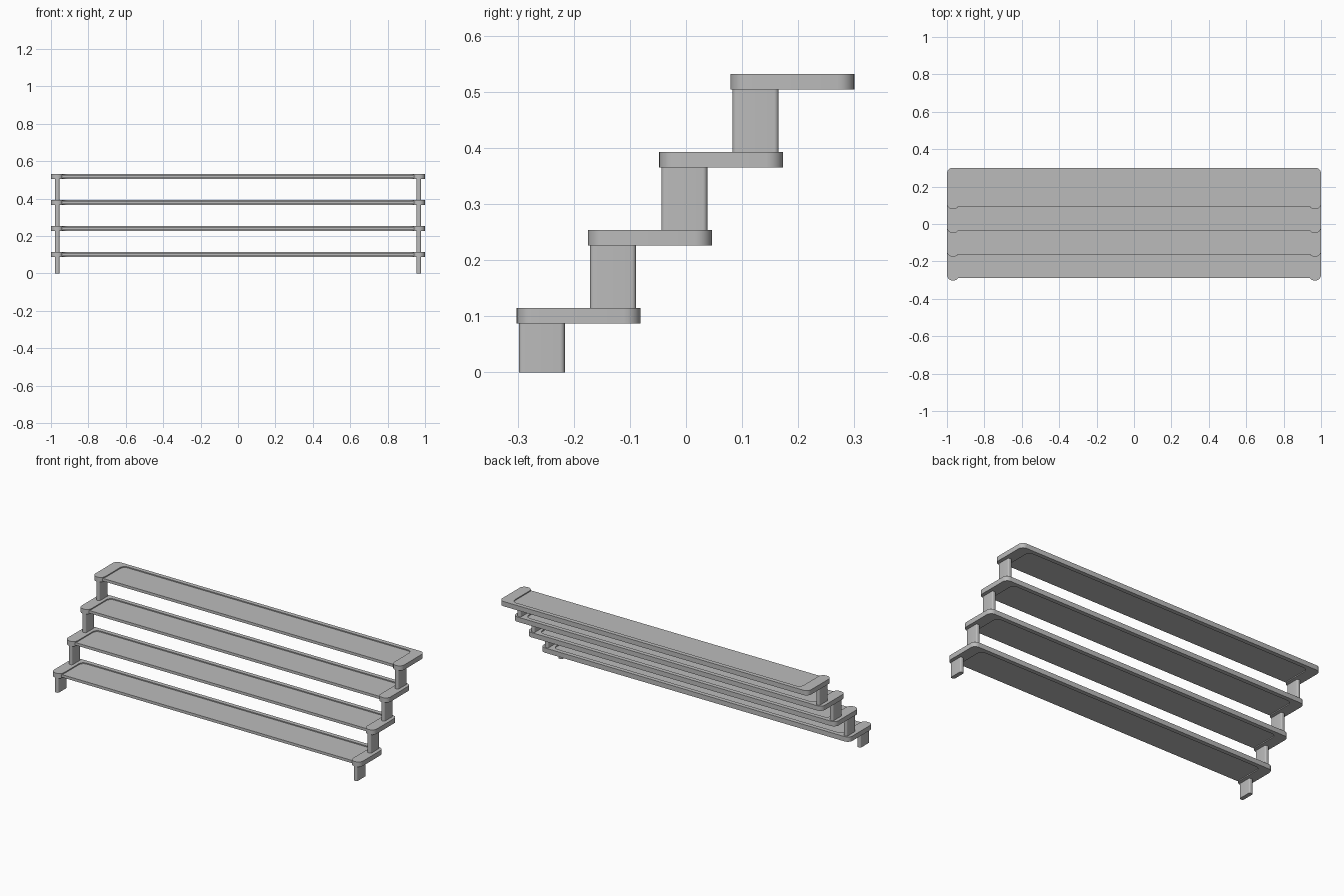
import bpy
import bmesh
import math
from mathutils import Vector

cube = bpy.data.objects.get("Cube")
if cube:
    bpy.data.objects.remove(cube, do_unlink=True)

grey = bpy.data.materials.new("plain_grey")
grey.use_nodes = True
COLOUR = (0.5, 0.5, 0.5, 1)
grey.diffuse_color = COLOUR
grey.node_tree.nodes["Principled BSDF"].inputs["Base Color"].default_value = COLOUR

SEGMENTS = 6


def rounded(corners):
    """Turn (x, y, radius) corners into an outline with rounded corners."""
    outline = []
    for i, (x, y, radius) in enumerate(corners):
        here = Vector((x, y))
        if radius == 0:
            outline.append(here)
            continue
        before = (Vector(corners[i - 1][:2]) - here).normalized()
        after = (Vector(corners[(i + 1) % len(corners)][:2]) - here).normalized()
        half = before.angle(after) / 2
        reach = radius / math.tan(half)
        centre = here + (before + after).normalized() * radius / math.sin(half)
        start = here + before * reach - centre
        sweep = start.angle_signed(here + after * reach - centre)
        for k in range(SEGMENTS + 1):
            a = -sweep * k / SEGMENTS
            outline.append(centre + Vector((
                start.x * math.cos(a) - start.y * math.sin(a),
                start.x * math.sin(a) + start.y * math.cos(a))))
    return outline


def slab(name, corners, bottom, top):
    """Extrude a rounded outline between two heights."""
    bm = bmesh.new()
    face = bm.faces.new([bm.verts.new((p.x, p.y, bottom)) for p in rounded(corners)])
    result = bmesh.ops.extrude_face_region(bm, geom=[face])
    verts = [v for v in result["geom"] if isinstance(v, bmesh.types.BMVert)]
    bmesh.ops.translate(bm, verts=verts, vec=(0, 0, top - bottom))
    bmesh.ops.recalc_face_normals(bm, faces=bm.faces)
    mesh = bpy.data.meshes.new(name)
    bm.to_mesh(mesh)
    bm.free()
    mesh.materials.append(grey)
    obj = bpy.data.objects.new(name, mesh)
    bpy.context.collection.objects.link(obj)
    bpy.ops.object.select_all(action="DESELECT")
    obj.select_set(True)
    bpy.context.view_layer.objects.active = obj
    bpy.ops.object.shade_smooth_by_angle(angle=math.radians(30))


STEPS = 4
RISE, RUN = 0.139, 0.127
THICK, DEPTH = 0.028, 0.221
INNER, RIM, RECESS = 0.935, 0.025, 0.006
R = 0.03

floor = 0.0
for step in range(STEPS):
    front = -0.302 + step * RUN
    back = front + DEPTH
    low = 0.087 + step * RISE
    high = low + THICK
    number = step + 1

    # U-shaped frame: two end pieces joined by the back rim
    slab(f"shelf_frame_{number}", [
        (-1, front, R), (-INNER, front, R),
        (-INNER, back - RIM, R), (INNER, back - RIM, R),
        (INNER, front, R), (1, front, R),
        (1, back, R), (-1, back, R)], low, high)

    # Thinner panel set into the frame, just behind its front tips
    edge = INNER + 0.012
    slab(f"shelf_panel_{number}", [
        (-edge, front + 0.013, 0), (edge, front + 0.013, 0),
        (edge, back - RIM / 2, 0), (-edge, back - RIM / 2, 0)],
        low + RECESS, high - RECESS)

    # Flat legs under both ends, standing on the shelf below
    for side, label in ((1, "left"), (-1, "right")):
        inner, outer = sorted((side * 0.955, side * 0.979))
        leg_front, leg_back = front + 0.004, front + 0.086
        slab(f"{label}_leg_{number}", [
            (inner, leg_front, 0.008), (outer, leg_front, 0.008),
            (outer, leg_back, 0.008), (inner, leg_back, 0.008)], floor, low)
    floor = high
